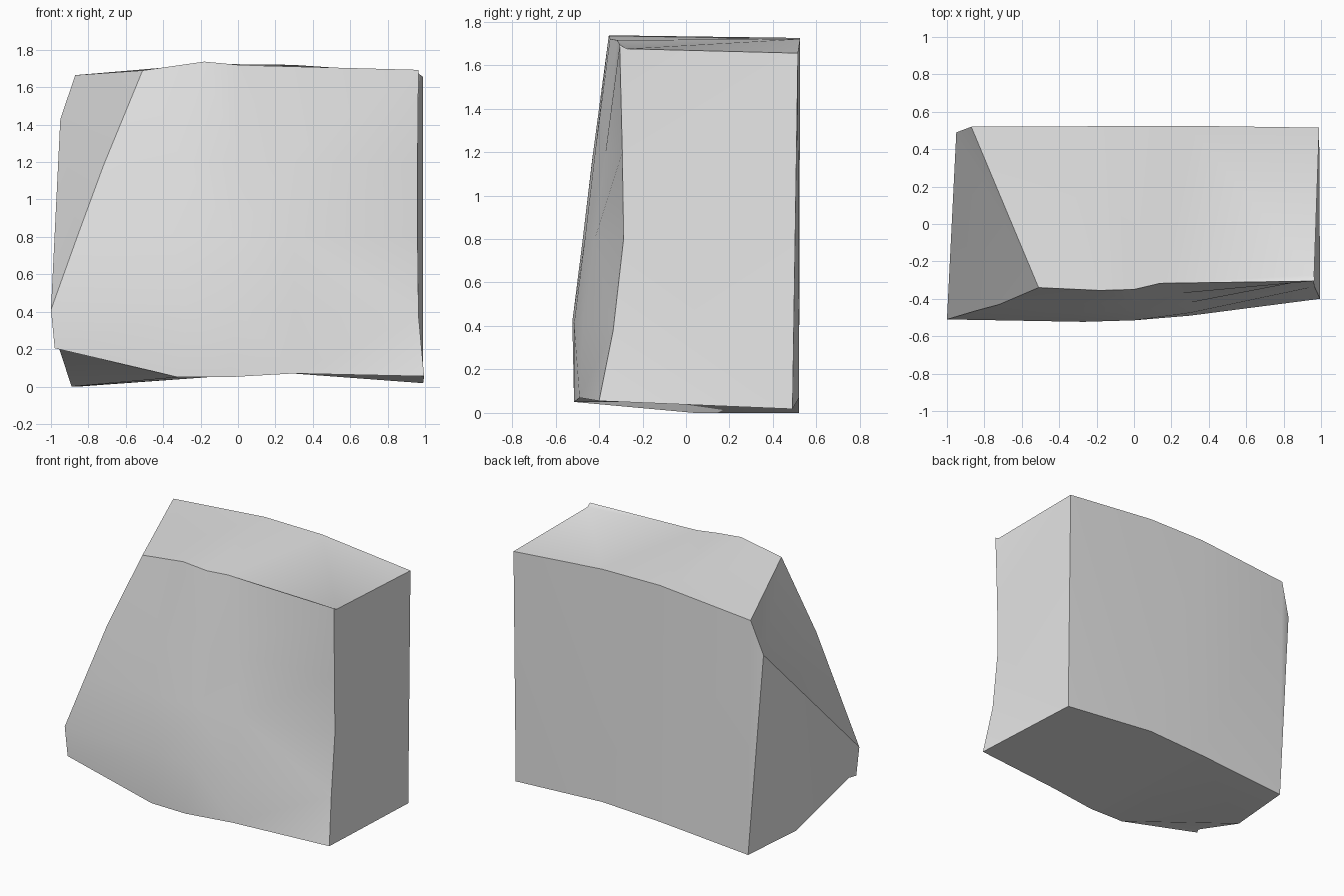
import bpy
import bmesh
import math

default = bpy.data.objects.get("Cube")
if default:
    bpy.data.objects.remove(default, do_unlink=True)


def make_material(name, colour):
    """Plain flat material, same colour in viewport and render."""
    material = bpy.data.materials.new(name)
    material.use_nodes = True
    material.diffuse_color = colour
    material.node_tree.nodes["Principled BSDF"].inputs["Base Color"].default_value = colour
    return material


def add_points(bm, points):
    return [bm.verts.new(point) for point in points]


def bridge(bm, lower, upper):
    """Fill the strip between two rows with the same number of points."""
    for i in range(len(lower) - 1):
        bm.faces.new((lower[i], lower[i + 1], upper[i + 1], upper[i]))


# Front surface: profiles running across the block, from the foot to the top
foot_profile = [(-.98, -.505, .205), (-.32, -.51, .05), (-.05, -.515, .05), (.3, -.49, .07), (.995, -.4, .055)]
crease_profile = [(-1, -.51, .41), (-.27, -.523, .42), (0, -.515, .41), (.3, -.475, .4), (.965, -.335, .38)]
waist_profile = [(-.86, -.468, .8), (-.35, -.475, .8), (0, -.465, .8), (.3, -.42, .8), (.96, -.287, .8)]
chest_profile = [(-.72, -.43, 1.18), (-.3, -.427, 1.2), (0, -.418, 1.2), (.25, -.37, 1.2), (.96, -.293, 1.2)]
brow_profile = [(-.51, -.34, 1.69), (-.18, -.355, 1.737), (0, -.35, 1.72), (.14, -.317, 1.715), (.965, -.305, 1.693)]

# Back surface: top and bottom edges, running from left to right across x
back_top_edge = [(-.87, .52, 1.665), (-.16, .523, 1.725), (.29, .525, 1.72), (.99, .515, 1.655)]
back_foot_edge = [(-.85, .52, 0), (-.16, .52, .05), (.29, .52, .07), (.99, .49, .018)]

bm = bmesh.new()
profiles = (foot_profile, crease_profile, waist_profile, chest_profile, brow_profile)
rows = [add_points(bm, profile) for profile in profiles]
back_top = add_points(bm, back_top_edge)
back_foot = add_points(bm, back_foot_edge)

# Single corners: chipped shoulder, lower side corner, undercut and front lip
shoulder, side_foot, undercut, lip = add_points(
    bm, [(-.95, .49, 1.43), (-.89, .04, 0), (-.955, -.46, .2), (.963, -.272, 1.675)])

# Front sheet
for lower, upper in zip(rows, rows[1:]):
    bridge(bm, lower, upper)

# Back sheet, with a small triangle reaching the chipped shoulder
bridge(bm, back_foot, back_top)
bm.faces.new((back_foot[0], back_top[0], shoulder))

foot, crease, waist, chest, brow = rows

# Top, with the thin bevelled strip along the front
bm.faces.new(brow[:4] + [lip] + back_top[::-1])
bm.faces.new((brow[3], brow[4], lip))

# Flat side at +x
bm.faces.new([row[-1] for row in rows] + [lip, back_top[-1], back_foot[-1]])

# Sloped and lower facets at -x
bm.faces.new((back_top[0], brow[0], chest[0], waist[0], crease[0], shoulder))
bm.faces.new((shoulder, crease[0], foot[0], undercut, side_foot, back_foot[0]))

# Underside
bm.faces.new(foot + back_foot[::-1] + [side_foot, undercut])

bmesh.ops.recalc_face_normals(bm, faces=bm.faces[:])
bmesh.ops.triangulate(bm, faces=bm.faces[:], ngon_method="BEAUTY")

mesh = bpy.data.meshes.new("stone_block")
bm.to_mesh(mesh)
bm.free()
mesh.materials.append(make_material("light_grey_stone", (.8, .8, .8, 1)))

stone_block = bpy.data.objects.new("stone_block", mesh)
bpy.context.collection.objects.link(stone_block)

# Soft faces, crisp edges
bpy.ops.object.select_all(action="DESELECT")
stone_block.select_set(True)
bpy.context.view_layer.objects.active = stone_block
bpy.ops.object.shade_smooth_by_angle(angle=math.radians(30))
